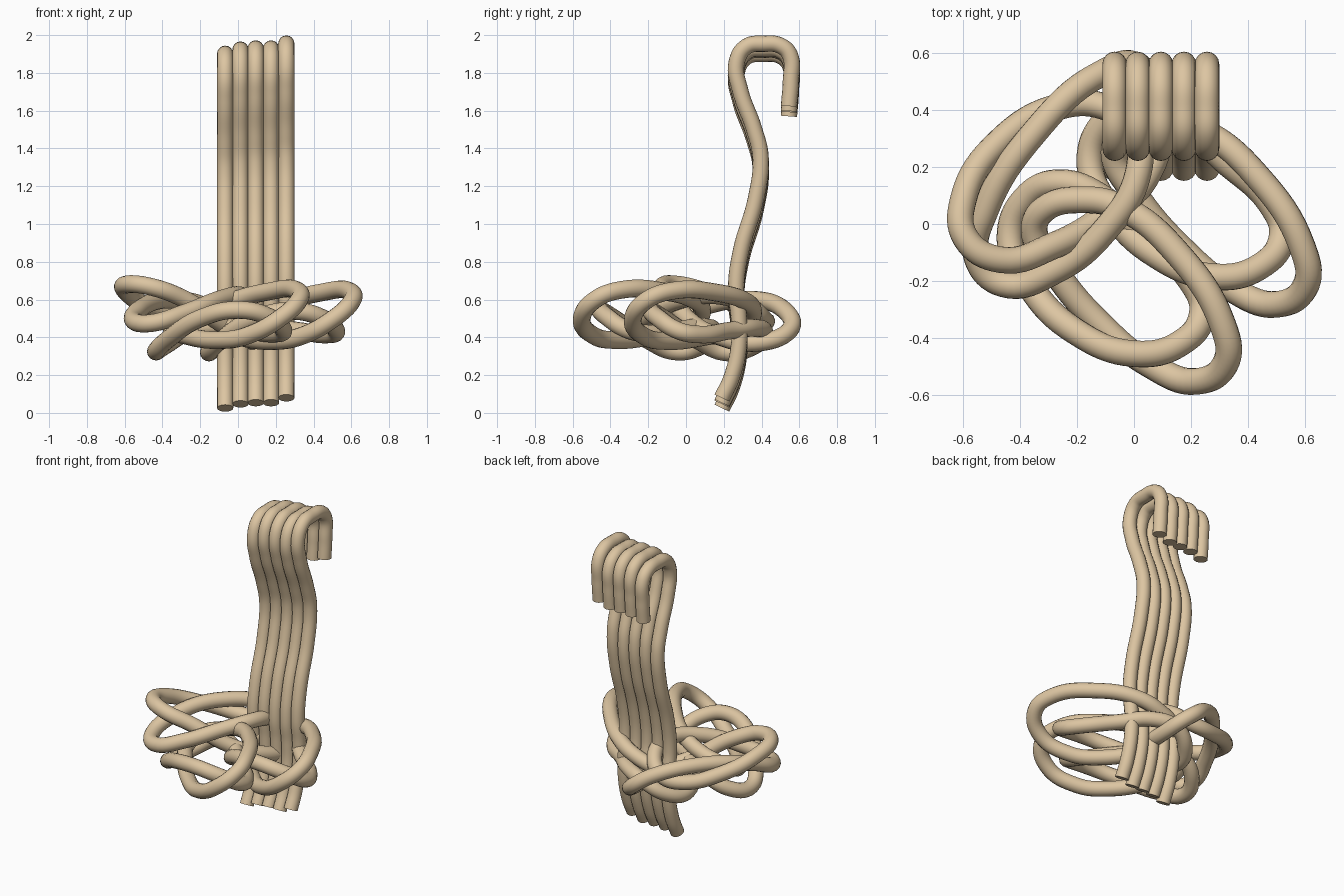
import bpy
import bmesh

if "Cube" in bpy.data.objects:
    bpy.data.objects.remove(bpy.data.objects["Cube"])


def tube(name, pts, radius, closed):
    """Smooth round rope through a few points, converted to a mesh."""
    cu = bpy.data.curves.new(name, 'CURVE')
    cu.dimensions = '3D'
    cu.resolution_u = 8
    cu.bevel_depth = radius
    cu.bevel_resolution = 6
    cu.use_fill_caps = not closed
    sp = cu.splines.new('BEZIER')
    sp.bezier_points.add(len(pts) - 1)
    for bp, p in zip(sp.bezier_points, pts):
        bp.co = p
        bp.handle_left_type = bp.handle_right_type = 'AUTO'
    sp.use_cyclic_u = closed
    ob = bpy.data.objects.new(name, cu)
    bpy.context.collection.objects.link(ob)
    bpy.ops.object.select_all(action='DESELECT')
    ob.select_set(True)
    bpy.context.view_layer.objects.active = ob
    bpy.ops.object.convert(target='MESH')
    ob = bpy.context.view_layer.objects.active
    # weld caps and make all normals point outward
    bm = bmesh.new()
    bm.from_mesh(ob.data)
    bmesh.ops.remove_doubles(bm, verts=bm.verts, dist=1e-5)
    bmesh.ops.recalc_face_normals(bm, faces=bm.faces)
    bm.to_mesh(ob.data)
    bm.free()
    bpy.ops.object.shade_smooth_by_angle()
    mat = bpy.data.materials.get("rope_tan") or bpy.data.materials.new("rope_tan")
    mat.diffuse_color = (0.72, 0.56, 0.36, 1)
    mat.use_nodes = True
    mat.node_tree.nodes["Principled BSDF"].inputs["Base Color"].default_value = mat.diffuse_color
    ob.data.materials.clear()
    ob.data.materials.append(mat)
    return ob


# hanging strands: one hooked side profile (y, z) repeated across x
profile = [(.545, 1.57), (.555, 1.70), (.55, 1.84), (.50, 1.89), (.41, 1.90),
           (.32, 1.885), (.268, 1.80), (.288, 1.65), (.36, 1.45), (.395, 1.30),
           (.37, 1.08), (.29, .80), (.265, .60), (.28, .45), (.28, .30),
           (.24, .13), (.19, .025)]
for i, dz in enumerate([0, .022, .028, .028, .054]):
    x = -.068 + .081 * i
    tube(f"strand_{i + 1}", [(x, y, z + dz) for y, z in profile], .043, False)

# front and right loops: the same pair of interlinked turns, shifted
high_turn = [(-.31, .055, .49), (-.18, .085, .54), (-.04, .055, .59), (.15, -.10, .64),
             (.31, -.35, .65), (.325, -.48, .60), (.22, -.552, .50), (.05, -.49, .41),
             (-.10, -.37, .385), (-.28, -.16, .41), (-.35, -.02, .44)]
low_turn = [(.03, -.04, .44), (.20, -.20, .42), (.24, -.31, .44), (.16, -.42, .51),
            (0, -.455, .545), (-.20, -.38, .50), (-.37, -.21, .39), (-.435, -.05, .325),
            (-.38, .09, .36), (-.26, .145, .43), (-.11, .09, .455)]
for side, dx, dy, dz in (("front", 0, 0, 0), ("right", .28, .27, -.005)):
    for name, turn in (("high_turn", high_turn), ("low_turn", low_turn)):
        tube(f"{side}_{name}", [(x + dx, y + dy, z + dz) for x, y, z in turn], .047, True)

# left double-wound loop
left = [(.02, .55, .44), (-.12, .525, .54), (-.35, .32, .60), (-.52, .05, .55),
        (-.55, -.12, .485), (-.46, -.21, .475), (-.28, -.165, .53), (-.10, -.02, .60),
        (.015, .18, .62), (.0, .33, .57), (-.10, .41, .50), (-.25, .415, .49),
        (-.47, .29, .56), (-.60, .08, .65), (-.59, -.05, .68), (-.47, -.125, .67),
        (-.28, -.075, .60), (-.10, .03, .48), (.04, .16, .41), (.09, .36, .37)]
tube("left_loop", left, .047, True)
